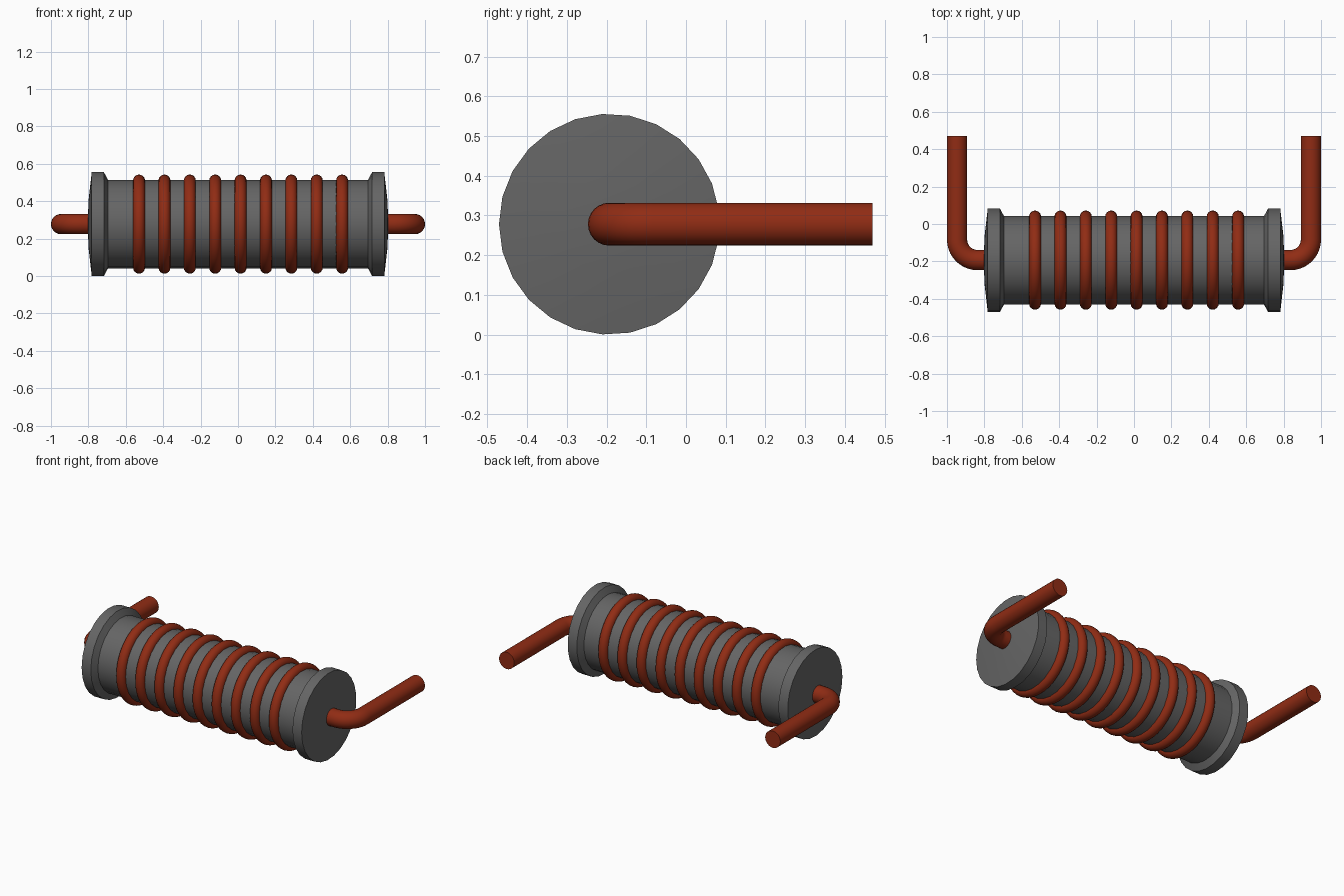
import bpy, bmesh
from math import sin, cos, pi
from mathutils import Matrix, Vector

if "Cube" in bpy.data.objects:
    bpy.data.objects.remove(bpy.data.objects["Cube"], do_unlink=True)

AXIS_Y, AXIS_Z = -0.193, 0.278


def material(name, colour):
    m = bpy.data.materials.new(name)
    m.use_nodes = True
    m.diffuse_color = colour
    m.node_tree.nodes["Principled BSDF"].inputs["Base Color"].default_value = colour
    return m


GREY = material("dark_grey", (0.13, 0.13, 0.13, 1))
COPPER = material("copper_red", (0.28, 0.025, 0.007, 1))


def lathe(name, profile, mat, sides=25, closed=False, x=0):
    """Revolve (x, radius) points about the core axis; a zero radius makes a pole."""
    bm = bmesh.new()
    rings = []
    for px, r in profile:
        count = sides if r > 0 else 1
        rings.append([bm.verts.new((px, -r * cos(2 * pi * i / sides), r * sin(2 * pi * i / sides)))
                      for i in range(count)])
    pairs = list(zip(rings, rings[1:]))
    if closed:
        pairs.append((rings[-1], rings[0]))
    for a, b in pairs:
        for i in range(sides):
            j = (i + 1) % sides
            quad = [a[i % len(a)], a[j % len(a)], b[j % len(b)], b[i % len(b)]]
            bm.faces.new(list(dict.fromkeys(quad)))
    return finish(bm, name, mat, (x, AXIS_Y, AXIS_Z))


def finish(bm, name, mat, location=(0, 0, 0)):
    bmesh.ops.recalc_face_normals(bm, faces=bm.faces)
    me = bpy.data.meshes.new(name)
    bm.to_mesh(me)
    bm.free()
    me.materials.append(mat)
    ob = bpy.data.objects.new(name, me)
    ob.location = location
    bpy.context.collection.objects.link(ob)
    bpy.ops.object.select_all(action="DESELECT")
    ob.select_set(True)
    bpy.context.view_layer.objects.active = ob
    bpy.ops.object.shade_smooth_by_angle(angle=0.5)
    return ob


# Core with a flared, slightly domed flange at each end
half = [(0.802, 0), (0.80, 0.12), (0.782, 0.278), (0.717, 0.278), (0.695, 0.237)]
lathe("core", half + [(-x, r) for x, r in reversed(half)], GREY)

# Separate wire turns around the core
turn = [(0.032 * cos(a), 0.233 + 0.032 * sin(a)) for a in (2 * pi * i / 16 for i in range(16))]
for n in range(9):
    lathe(f"wire_turn_{n + 1}", turn, COPPER, sides=48, closed=True, x=-0.529 + 0.1357 * n)


# Bent leads, swept as tubes and mirrored to both ends
def lead(name, side, radius=0.054, bend=0.11, sides=24, steps=10):
    cx, cy = 0.946 - bend, AXIS_Y + bend
    stations = [(0.78, AXIS_Y, 0)]
    for k in range(steps + 1):
        a = pi / 2 * k / steps
        stations.append((cx + bend * sin(a), cy - bend * cos(a), a))
    stations.append((0.946, 0.47, pi / 2))
    bm = bmesh.new()
    rings = []
    for x, y, a in stations:
        out = Vector((sin(a), -cos(a), 0))
        rings.append([bm.verts.new(Vector((x, y, AXIS_Z)) + radius *
                      (out * cos(t) + Vector((0, 0, sin(t)))))
                      for t in (2 * pi * i / sides for i in range(sides))])
    for p, q in zip(rings, rings[1:]):
        for i in range(sides):
            j = (i + 1) % sides
            bm.faces.new((p[i], p[j], q[j], q[i]))
    bm.faces.new(rings[0])
    bm.faces.new(rings[-1])
    bm.transform(Matrix.Diagonal((side, 1, 1, 1)))
    return finish(bm, name, COPPER)


lead("left_lead", 1)
lead("right_lead", -1)
